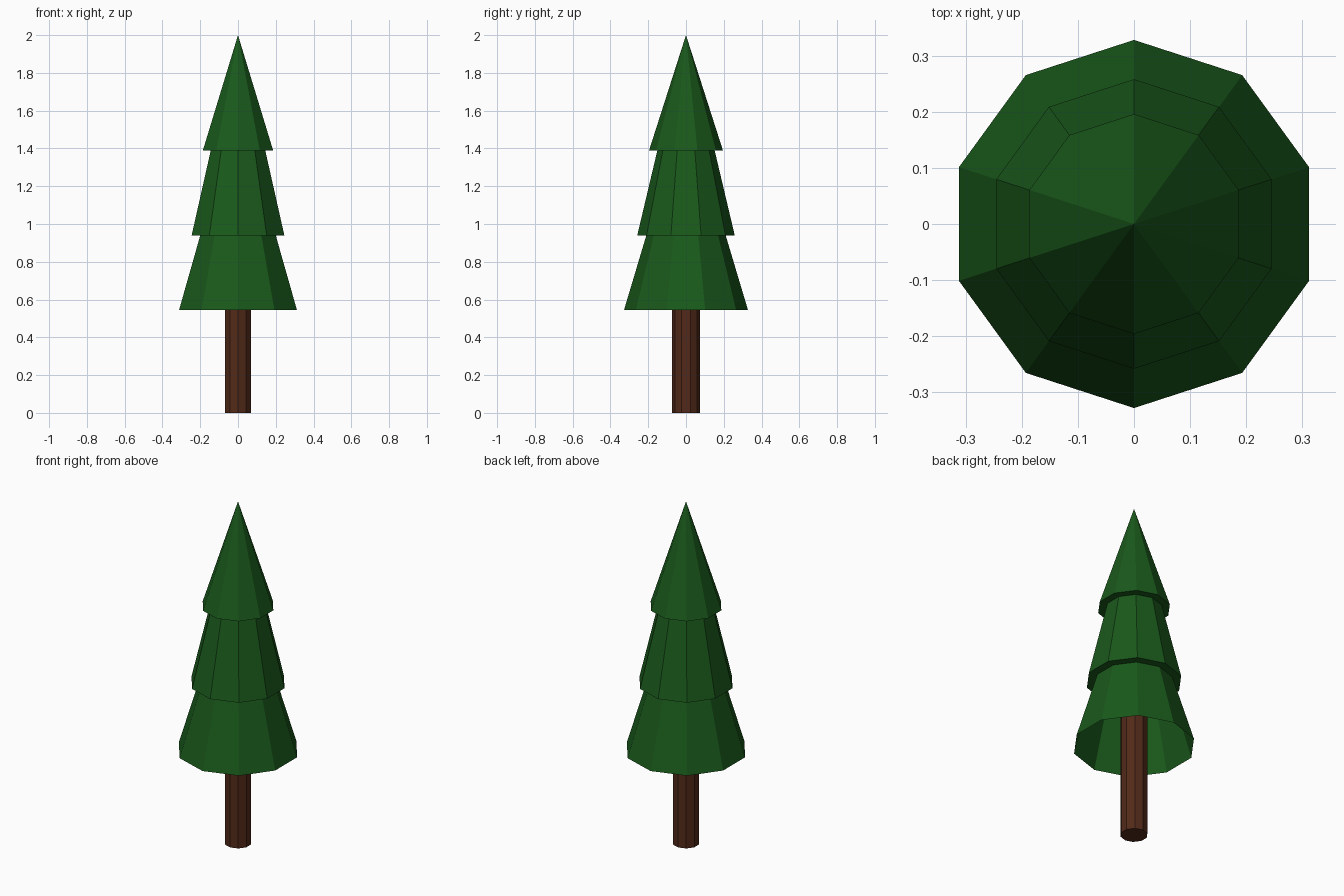
import bpy, bmesh, math

if "Cube" in bpy.data.objects:
    bpy.data.objects.remove(bpy.data.objects["Cube"])

SIDES = 10


def material(name, color):
    mat = bpy.data.materials.new(name)
    mat.diffuse_color = (*color, 1.0)
    mat.use_nodes = True
    mat.node_tree.nodes["Principled BSDF"].inputs["Base Color"].default_value = mat.diffuse_color
    return mat


def lathe(name, profile, mat):
    """Sweep (radius, z) points round z; a radius of 0 closes to a point."""
    bm = bmesh.new()
    rings = []
    for r, z in profile:
        if r == 0:
            rings.append([bm.verts.new((0, 0, z))] * SIDES)
        else:
            angles = [math.pi / 2 + math.tau * i / SIDES for i in range(SIDES)]
            rings.append([bm.verts.new((r * math.cos(a), r * math.sin(a), z)) for a in angles])
    for low, high in zip(rings, rings[1:]):
        for i in range(SIDES):
            j = (i + 1) % SIDES
            corners = [low[i], low[j], high[j], high[i]]
            bm.faces.new(list(dict.fromkeys(corners)))
    mesh = bpy.data.meshes.new(name)
    bm.to_mesh(mesh)
    bm.free()
    mesh.materials.append(mat)
    obj = bpy.data.objects.new(name, mesh)
    bpy.context.collection.objects.link(obj)
    return obj


green = material("needles", (0.010, 0.100, 0.011))
brown = material("bark", (0.085, 0.023, 0.010))

# Trunk, running up inside the hollow lowest tier
lathe("trunk", [(0, 0), (0.073, 0), (0.073, 0.9), (0, 0.9)], brown)

# Three stepped tiers, open underneath and pointed at the top
lathe("foliage", [(0.328, 0.545), (0.21, 0.94), (0.258, 0.94),
                  (0.152, 1.388), (0.196, 1.388), (0, 2.0)], green)
